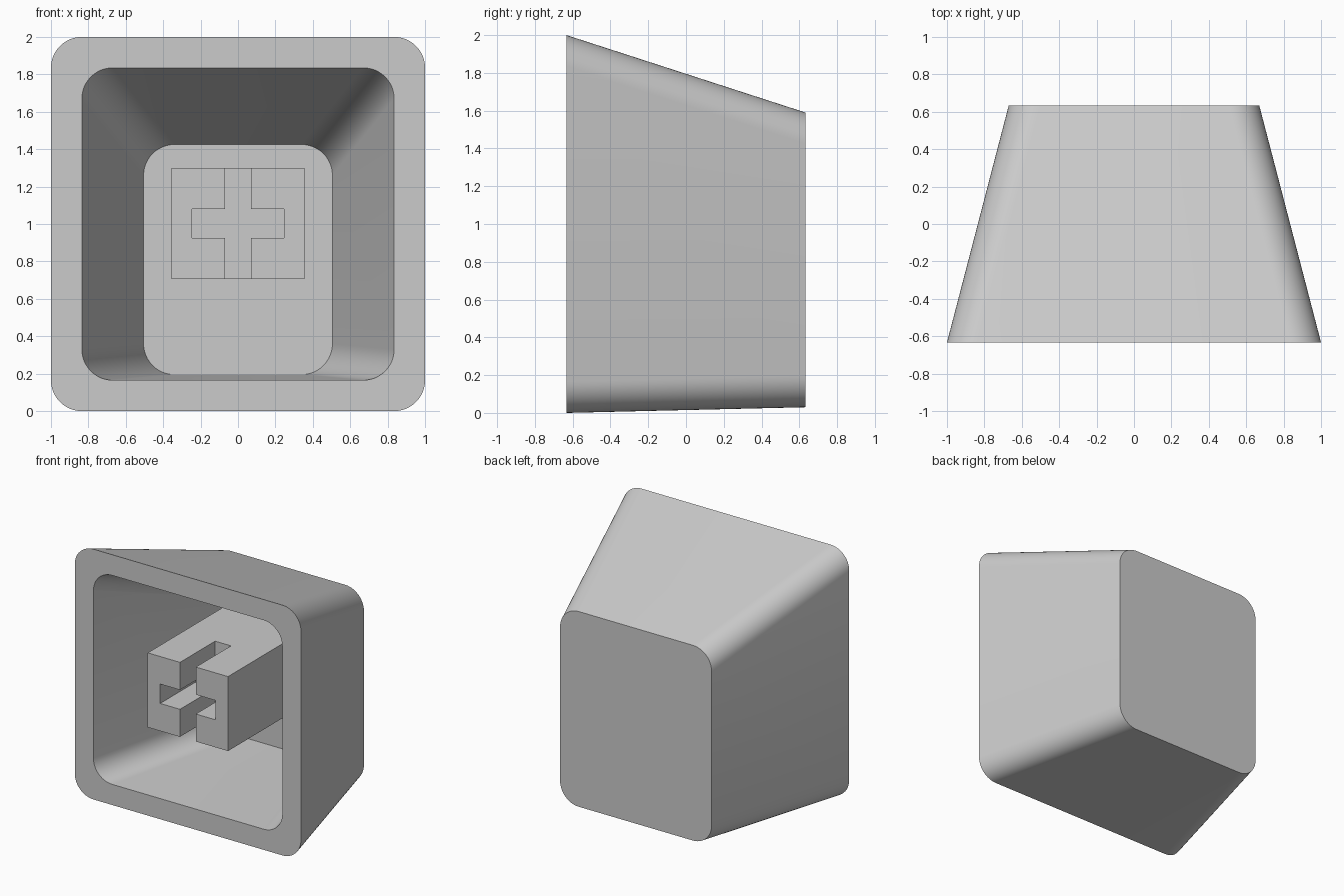
import bpy
import bmesh
import math

cube = bpy.data.objects.get("Cube")
if cube:
    bpy.data.objects.remove(cube, do_unlink=True)

FRONT, BACK, FLOOR = -0.633, 0.633, 0.52
WALL = 0.165
SLOT_END = FRONT + 0.444

grey = bpy.data.materials.new("light grey plastic")
grey.use_nodes = True
colour = (0.6, 0.6, 0.6, 1)
grey.diffuse_color = colour
grey.node_tree.nodes["Principled BSDF"].inputs["Base Color"].default_value = colour


def finish(name, bm):
    bmesh.ops.recalc_face_normals(bm, faces=bm.faces)
    mesh = bpy.data.meshes.new(name)
    bm.to_mesh(mesh)
    bm.free()
    mesh.materials.append(grey)
    obj = bpy.data.objects.new(name, mesh)
    bpy.context.collection.objects.link(obj)
    return obj


def activate(obj):
    bpy.ops.object.select_all(action='DESELECT')
    obj.select_set(True)
    bpy.context.view_layer.objects.active = obj


def rounded_rect(half_width, bottom, top, radius=WALL, steps=12):
    """Outline in x and z, corner by corner."""
    w, points = half_width - radius, []
    centres = [(w, top - radius), (-w, top - radius),
               (-w, bottom + radius), (w, bottom + radius)]
    for corner, (cx, cz) in enumerate(centres):
        for i in range(steps + 1):
            a = (corner + i / steps) * math.pi / 2
            points.append((cx + radius * math.cos(a), cz + radius * math.sin(a)))
    return points


def loft(name, sections):
    """Skin a list of (y, outline) sections and cap both ends."""
    bm = bmesh.new()
    rings = [[bm.verts.new((x, y, z)) for x, z in outline] for y, outline in sections]
    for a, b in zip(rings, rings[1:]):
        for i in range(len(a)):
            j = (i + 1) % len(a)
            bm.faces.new((a[i], a[j], b[j], b[i]))
    bm.faces.new(rings[0])
    bm.faces.new(rings[-1])
    return finish(name, bm)


# Tapered hollow shell: outer back, outer rim, inner rim, inner floor
shell = loft("cap_shell", [
    (BACK, rounded_rect(0.67, 0.03, 1.59)),
    (FRONT, rounded_rect(1, 0, 2)),
    (FRONT, rounded_rect(1 - WALL, WALL, 2 - WALL)),
    (FLOOR, rounded_rect(0.67 - WALL, 0.03 + WALL, 1.59 - WALL)),
])
activate(shell)
bpy.ops.object.shade_smooth_by_angle(angle=math.radians(20))

# Mounting stem, flush with the rim and joined to the inner floor
w, low, high = 0.355, 0.705, 1.3
block = [(-w, low), (w, low), (w, high), (-w, high)]
stem = loft("mounting_stem", [(FRONT, block), (FLOOR + 0.02, block)])

# Cross-shaped slot, open at the top and bottom of the stem
half = [(0.07, low - 0.1), (0.07, 0.925), (0.245, 0.925),
        (0.245, 1.08), (0.07, 1.08), (0.07, high + 0.1)]
cross = half + [(-x, z) for x, z in reversed(half)]
cutter = loft("cross_slot_cutter", [(FRONT - 0.1, cross), (SLOT_END, cross)])
cutter.hide_render = True

cut = stem.modifiers.new("cross slot", 'BOOLEAN')
cut.operation = 'DIFFERENCE'
cut.solver = 'EXACT'
cut.object = cutter
activate(stem)
bpy.ops.object.modifier_apply(modifier=cut.name)
bpy.data.objects.remove(cutter, do_unlink=True)
